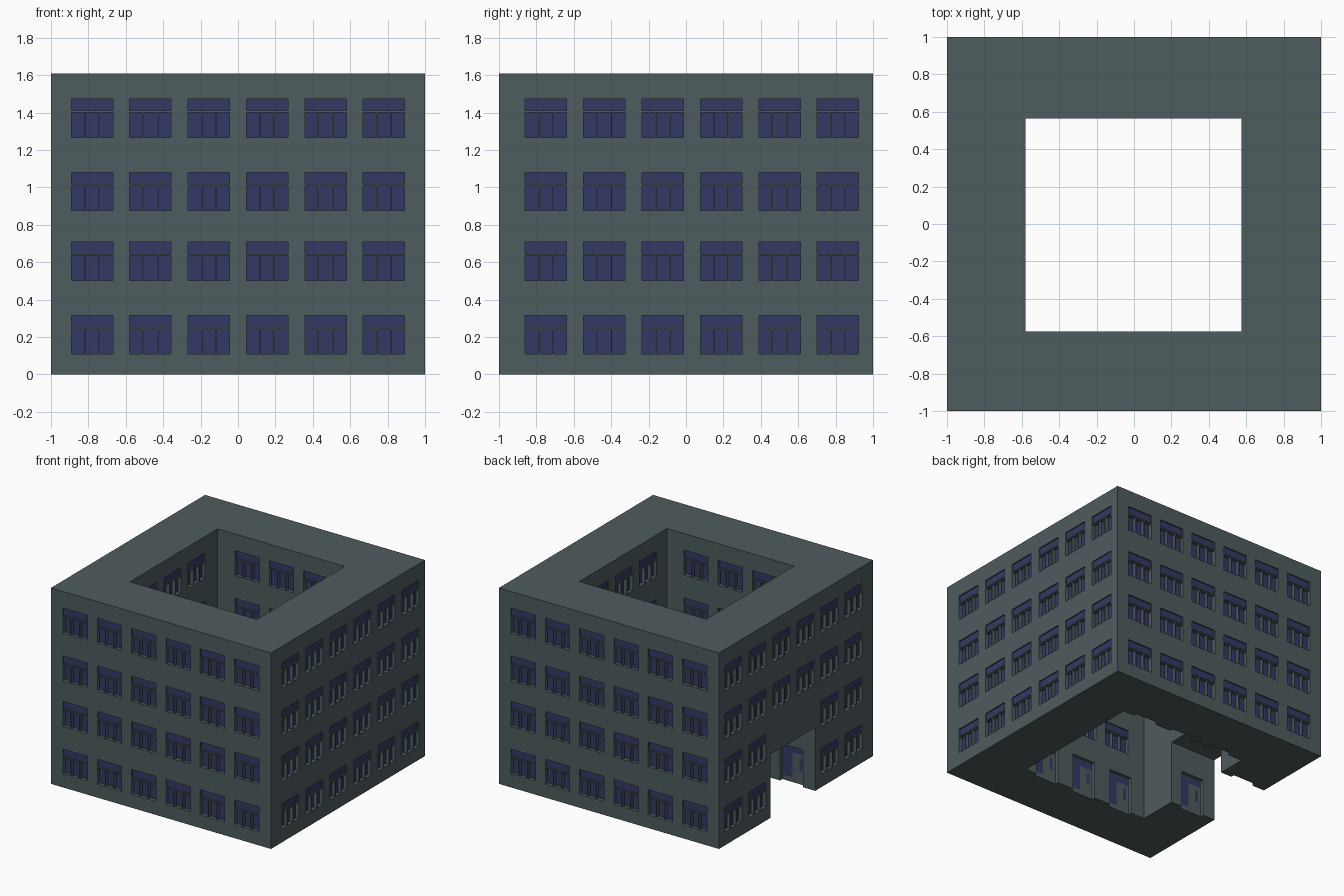
import bpy
from mathutils import Vector

if "Cube" in bpy.data.objects:
    bpy.data.objects.remove(bpy.data.objects["Cube"])


def material(name, colour):
    m = bpy.data.materials.new(name)
    m.diffuse_color = (*colour, 1)
    m.use_nodes = True
    m.node_tree.nodes["Principled BSDF"].inputs["Base Color"].default_value = m.diffuse_color
    return m


MATS = [material("wall_grey_green", (0.078, 0.107, 0.113)),
        material("glass_indigo", (0.034, 0.042, 0.125))]
WALL, GLASS = 0, 1
X, Y, Z = Vector((1, 0, 0)), Vector((0, 1, 0)), Vector((0, 0, 1))

H = 1.61                                       # building height
CX0, CX1, CY0, CY1 = -0.58, 0.575, -0.575, 0.565   # courtyard
GY0, GY1, GZ = -0.25, 0.33, 0.52               # gateway
SILLS = [0.11, 0.502, 0.876, 1.268]            # window bottoms per floor
DEEP = 0.03


def panel(name, origin, U, V, rect, cuts):
    """Flat panel facing U x V. Each cut is (u0, u1, v0, v1, depth, material);
    later cuts win, and a depth of None leaves an opening."""
    n = U.cross(V)
    a0, a1, b0, b1 = rect

    def lines(lo, hi, values):
        inside = {round(x, 4) for x in values if lo < x < hi}
        return sorted(inside | {lo, hi})

    us = lines(a0, a1, [c[i] for c in cuts for i in (0, 1)])
    vs = lines(b0, b1, [c[i] for c in cuts for i in (2, 3)])
    verts, faces, mats, index = [], [], [], {}

    def vert(u, v, d):
        key = (round(u, 4), round(v, 4), round(d, 4))
        if key not in index:
            index[key] = len(verts)
            verts.append(origin + U * u + V * v - n * d)
        return index[key]

    def quad(pts, mat):
        faces.append([vert(*p) for p in pts])
        mats.append(mat)

    def cell(i, j):
        u, v = (us[i] + us[i + 1]) / 2, (vs[j] + vs[j + 1]) / 2
        for c in reversed(cuts):
            if c[0] < u < c[1] and c[2] < v < c[3]:
                return c[4], c[5]
        return 0, WALL

    nu, nv = len(us) - 1, len(vs) - 1
    grid = {(i, j): cell(i, j) for i in range(nu) for j in range(nv)}
    for (i, j), (d, mat) in grid.items():
        if d is None:
            continue
        u0, u1, v0, v1 = us[i], us[i + 1], vs[j], vs[j + 1]
        quad([(u0, v0, d), (u1, v0, d), (u1, v1, d), (u0, v1, d)], mat)
        # reveals towards the next cell along u and v
        e = grid.get((i + 1, j), (None, 0))[0]
        if e is not None and e != d:
            quad([(u1, v0, d), (u1, v0, e), (u1, v1, e), (u1, v1, d)], WALL)
        e = grid.get((i, j + 1), (None, 0))[0]
        if e is not None and e != d:
            quad([(u0, v1, d), (u1, v1, d), (u1, v1, e), (u0, v1, e)], WALL)
    me = bpy.data.meshes.new(name)
    me.from_pydata(verts, [], faces)
    for m in MATS:
        me.materials.append(m)
    me.polygons.foreach_set("material_index", mats)
    me.update()
    ob = bpy.data.objects.new(name, me)
    bpy.context.collection.objects.link(ob)
    return ob


def window(u, z):
    # wide transom over three deeper panes
    out = [(u - 0.111, u + 0.111, z + 0.143, z + 0.205, 0.01, GLASS)]
    for k in (-1, 0, 1):
        c = u + k * 0.0765
        out.append((c - 0.0345, c + 0.0345, z, z + 0.133, DEEP, GLASS))
    return out


def windows(columns, floors):
    return [c for f in floors for u in columns for c in window(u, SILLS[f])]


def door(u):
    # recess with transom, glazed side panel and a slit in the door leaf
    return [(u - 0.105, u + 0.105, -1, 0.305, DEEP, WALL),
            (u - 0.1, u + 0.1, 0.245, 0.298, DEEP, GLASS),
            (u - 0.1, u - 0.015, 0.04, 0.245, DEEP, GLASS),
            (u + 0.05, u + 0.078, 0.11, 0.215, DEEP, GLASS)]


ALL = range(4)
long_cols = [-0.78 + 0.312 * i for i in range(6)]
side_cols = [-0.749 + 0.3123 * i for i in range(6)]
full = (-1, 1, 0, H)

# Outer walls
panel("front_wall", -Y, X, Z, full, windows(long_cols, ALL))
panel("back_wall", Y, -X, Z, full, windows(long_cols, ALL))
panel("right_wall", X, Y, Z, full, windows(side_cols, ALL))
left_cols = [-y for y in side_cols]
panel("left_wall", -X, -Y, Z, full,
      windows(left_cols, (2, 3)) + windows(left_cols[:2] + left_cols[4:], (0, 1))
      + [(-GY1, -GY0, -1, GZ, None, WALL)])

# Courtyard walls
court_cols = [-0.312, 0, 0.312]
door_x = [-0.35, 0.01, 0.37]
court_y = [-0.33, -0.02, 0.29]
panel("courtyard_south_wall", Y * CY0, -X, Z, (-CX1, -CX0, 0, H),
      windows(court_cols, (1, 2, 3)) + [c for x in door_x for c in door(-x)])
panel("courtyard_north_wall", Y * CY1, X, Z, (CX0, CX1, 0, H),
      windows(court_cols, (1, 2, 3)) + [c for x in door_x for c in door(x)])
panel("courtyard_east_wall", X * CX1, -Y, Z, (-CY1, -CY0, 0, H),
      windows([-y for y in court_y], ALL))
panel("courtyard_west_wall", X * CX0, Y, Z, (CY0, CY1, 0, H),
      windows(court_y, (2, 3)) + [(GY0, GY1, -1, GZ, None, WALL)])

# Gateway passage
GX = -0.785
panel("passage_south_wall", Y * GY0, -X, Z, (-CX0, 1, 0, GZ), door(-GX))
panel("passage_north_wall", Y * GY1, X, Z, (-1, CX0, 0, GZ), door(GX))
panel("passage_ceiling", Z * GZ, X, -Y, (-1, CX0, -GY1, -GY0), [])

# Roof and underside, with openings and door notches
panel("roof", Z * H, X, Y, (-1, 1, -1, 1), [(CX0, CX1, CY0, CY1, None, WALL)])


def notch(x, y0, y1):
    return (x - 0.105, x + 0.105, -y1, -y0, None, WALL)


notches = [notch(x, CY0 - DEEP, CY0) for x in door_x]
notches += [notch(x, CY1, CY1 + DEEP) for x in door_x]
notches += [notch(GX, GY0 - DEEP, GY0), notch(GX, GY1, GY1 + DEEP)]
panel("underside", Z * 0, X, -Y, (-1, 1, -1, 1),
      [(CX0, CX1, -CY1, -CY0, None, WALL),
       (-2, CX0, -GY1, -GY0, None, WALL)] + notches)
